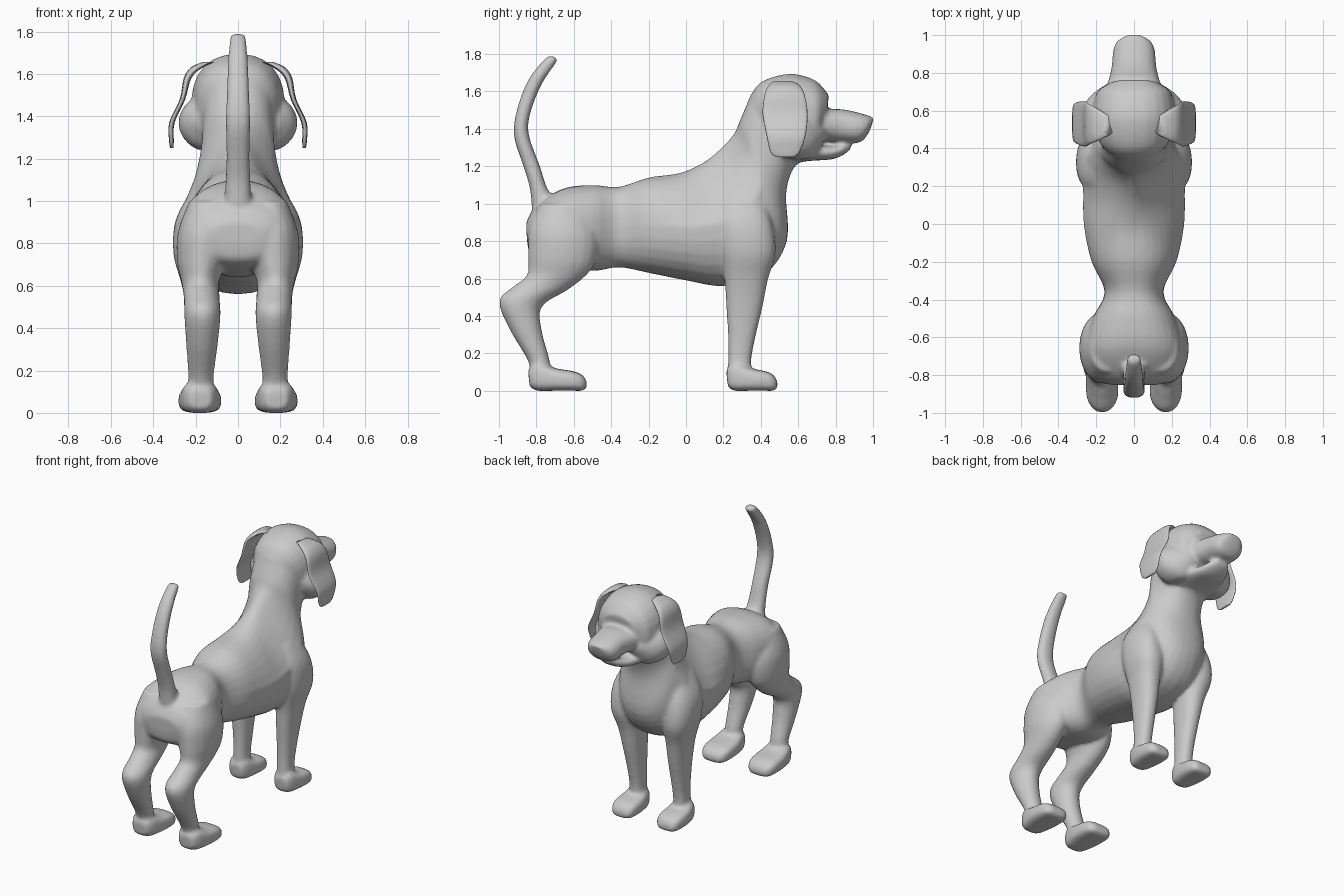
import bpy, bmesh, math
from mathutils import Vector


def densify(secs, steps):
    """Catmull-Rom interpolation between the sections."""
    out = []
    for i in range(len(secs) - 1):
        a, b, c, d = (secs[min(max(k, 0), len(secs) - 1)] for k in (i - 1, i, i + 1, i + 2))
        for s in range(steps):
            t = s / steps
            out.append([.5 * (2 * q + (r - p) * t + (2 * p - 5 * q + 4 * r - u) * t * t
                              + (3 * q - p - 3 * r + u) * t ** 3) for p, q, r, u in zip(a, b, c, d)])
    return out + [list(secs[-1])]


def loft(name, sections, x=0.0, n=20, power=2.3, steps=4):
    """Skin rings. Section = (y1, z1, y2, z2, half_width[, x[, taper to point 1]])."""
    full = [tuple(s) + (x, 0.0)[len(s) - 5:] for s in sections]
    bm = bmesh.new()
    rings = []
    for y1, z1, y2, z2, w, cx, k in densify(full, steps):
        p, q = Vector((cx, y1, z1)), Vector((cx, y2, z2))
        mid, half = (p + q) / 2, (p - q) / 2
        ring = []
        for i in range(n):
            a = 2 * math.pi * i / n
            c, d = (math.copysign(abs(t) ** (2 / power), t) for t in (math.cos(a), math.sin(a)))
            d *= 1 - k * max(c, 0)
            ring.append(bm.verts.new(mid + half * c + Vector((w * d, 0, 0))))
        rings.append(ring)
    for r, t in zip(rings, rings[1:]):
        for i in range(n):
            j = (i + 1) % n
            bm.faces.new((r[i], r[j], t[j], t[i]))
    bm.faces.new(rings[0])
    bm.faces.new(rings[-1])
    bmesh.ops.recalc_face_normals(bm, faces=bm.faces)
    me = bpy.data.meshes.new(name)
    bm.to_mesh(me)
    bm.free()
    ob = bpy.data.objects.new(name, me)
    bpy.context.collection.objects.link(ob)
    return ob


def flip(sections, side):
    return [s[:5] + (side * s[5],) for s in sections]


skin = []

# trunk and neck
skin.append(loft("body", [
    (-.855, .90, -.85, .80, .12, 0, 0), (-.80, .99, -.82, .71, .21, 0, 0),
    (-.66, 1.08, -.68, .67, .26, 0, 0), (-.50, 1.10, -.50, .64, .22, 0, 0),
    (-.36, 1.09, -.36, .66, .155, 0, 0), (-.20, 1.14, -.20, .63, .225, 0, .1),
    (-.03, 1.165, 0, .59, .265, 0, .3), (.10, 1.225, .20, .56, .27, 0, .55),
    (.20, 1.31, .42, .62, .265, 0, .65), (.26, 1.38, .54, .80, .21, 0, .35),
    (.29, 1.45, .535, 1.05, .172, 0, 0), (.34, 1.56, .57, 1.18, .17, 0, 0),
    (.40, 1.64, .62, 1.23, .17, 0, 0)], n=28))

# skull with brow
skin.append(loft("skull", [
    (.33, 1.55, .42, 1.28, .12), (.40, 1.65, .50, 1.23, .19), (.55, 1.695, .60, 1.22, .22),
    (.67, 1.67, .68, 1.24, .205), (.72, 1.635, .71, 1.29, .18), (.765, 1.58, .73, 1.36, .12)], n=24))

# muzzle and lower jaw, with the mouth slit between
skin.append(loft("muzzle", [
    (.62, 1.54, .62, 1.32, .18), (.74, 1.51, .72, 1.335, .145), (.84, 1.505, .81, 1.328, .12),
    (.93, 1.485, .92, 1.325, .11), (.98, 1.47, .965, 1.36, .085), (1.005, 1.46, .99, 1.41, .04)]))
skin.append(loft("jaw", [
    (.58, 1.32, .58, 1.22, .16), (.68, 1.315, .68, 1.23, .14), (.78, 1.312, .78, 1.237, .105),
    (.84, 1.325, .84, 1.26, .08), (.88, 1.325, .88, 1.29, .045)]))

# tail
skin.append(loft("tail", [
    (-.82, .92, -.68, 1.0, .07), (-.835, 1.08, -.74, 1.08, .06), (-.87, 1.2, -.78, 1.2, .056),
    (-.92, 1.36, -.84, 1.37, .058), (-.905, 1.5, -.83, 1.49, .055), (-.845, 1.66, -.77, 1.64, .048),
    (-.75, 1.78, -.69, 1.76, .038), (-.71, 1.79, -.69, 1.775, .02)], n=14))

hind = [(-.55, 1.0, -.78, 1.0, .09, .14), (-.47, .84, -.84, .86, .125, .16),
        (-.48, .70, -.845, .72, .115, .172), (-.53, .62, -.85, .62, .09, .178),
        (-.63, .54, -.92, .56, .085, .172), (-.77, .45, -1.0, .48, .086, .168),
        (-.77, .32, -.945, .33, .075, .17), (-.73, .17, -.845, .16, .06, .175),
        (-.72, .08, -.83, .07, .06, .175)]
fore = [(.40, 1.06, .18, 1.04, .06, .16), (.46, .90, .17, .92, .10, .195),
        (.48, .74, .18, .76, .105, .20), (.44, .60, .205, .60, .08, .185),
        (.41, .45, .215, .45, .064, .175), (.37, .28, .225, .28, .053, .17),
        (.35, .17, .225, .17, .05, .17), (.35, .07, .22, .07, .055, .17)]
paw = [(.0, .11, .01, .02, .05), (.05, .15, .05, 0, .08), (.15, .12, .15, 0, .10),
       (.24, .105, .24, 0, .10), (.29, .085, .29, 0, .085), (.315, .05, .315, .015, .055)]
ear = [(.57, 1.655, .47, 1.655, .03, .14), (.61, 1.63, .44, 1.63, .028, .195),
       (.635, 1.58, .42, 1.58, .018, .238), (.65, 1.48, .41, 1.48, .013, .262),
       (.64, 1.37, .43, 1.37, .013, .312), (.61, 1.28, .45, 1.28, .011, .314),
       (.58, 1.25, .48, 1.25, .008, .312)]

for side, tag in ((1, "right"), (-1, "left")):
    # legs and paws
    skin.append(loft("hind_leg_" + tag, flip(hind, side), power=2.0))
    skin.append(loft("front_leg_" + tag, flip(fore, side)))
    for y0, k, kw, px in ((-.845, 1.0, 1.0, .18), (.215, .87, .88, .175)):
        pts = [(y0 + a * k, b, y0 + c * k, d, w * kw) for a, b, c, d, w in paw]
        skin.append(loft("paw_" + tag, pts, x=side * px, power=3.2))
    # cheek
    skin.append(loft("cheek_" + tag, flip([
        (.44, 1.42, .47, 1.31, .06, .14), (.50, 1.49, .52, 1.25, .115, .15),
        (.60, 1.50, .60, 1.235, .13, .15), (.68, 1.46, .68, 1.25, .10, .13),
        (.74, 1.42, .74, 1.34, .05, .10)], side), power=1.9))
    # hanging ear
    e = loft("ear_" + tag, flip(ear, side), power=2.4)
    for p in e.data.polygons:
        p.use_smooth = True

# fuse everything but the ears into one smooth skin
bpy.ops.object.select_all(action='DESELECT')
for ob in skin:
    ob.select_set(True)
body = skin[0]
bpy.context.view_layer.objects.active = body
bpy.ops.object.join()
rem = body.modifiers.new("fuse", 'REMESH')
rem.mode = 'VOXEL'
rem.voxel_size = .011
rem.use_smooth_shade = True
sm = body.modifiers.new("soften", 'SMOOTH')
sm.factor = .5
sm.iterations = 10
for m in ("fuse", "soften"):
    bpy.ops.object.modifier_apply(modifier=m)
for p in body.data.polygons:
    p.use_smooth = True
